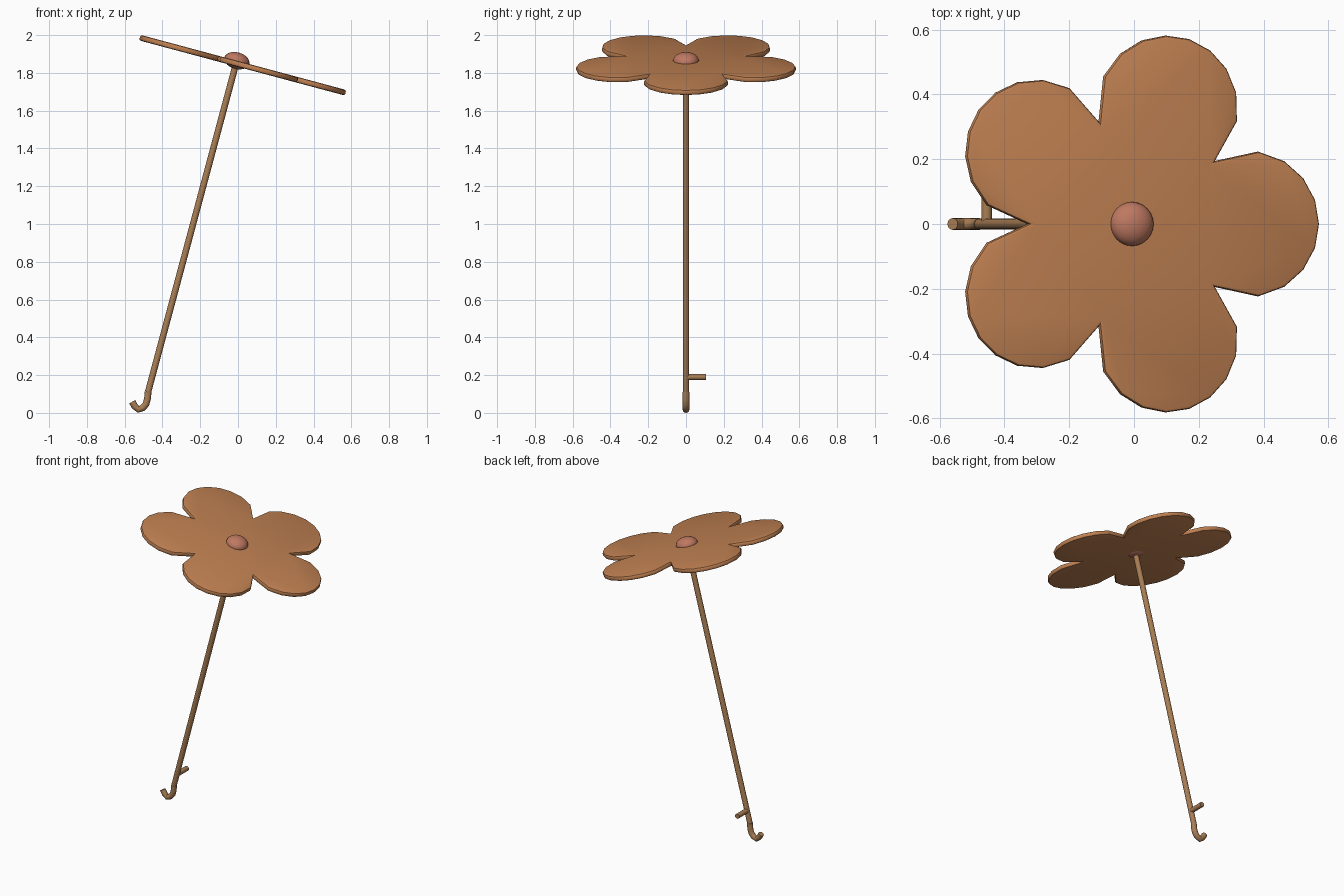
import bpy, bmesh, math
from mathutils import Matrix, Vector

if "Cube" in bpy.data.objects:
    bpy.data.objects.remove(bpy.data.objects["Cube"])

TILT = math.radians(15)
HUB = Vector((-0.01, 0, 1.85))
FRAME = Matrix.Translation(HUB) @ Matrix.Rotation(TILT, 4, 'Y')


def material(name, rgb):
    m = bpy.data.materials.new(name)
    m.diffuse_color = (*rgb, 1)
    m.use_nodes = True
    m.node_tree.nodes["Principled BSDF"].inputs["Base Color"].default_value = m.diffuse_color
    return m


FABRIC = material("canopy_tan", (0.53, 0.22, 0.085))
WOOD = material("pole_brown", (0.40, 0.21, 0.09))
PINK = material("knob_pink", (0.52, 0.19, 0.12))


def finish(name, bm, mat, matrix, angle=35):
    bmesh.ops.recalc_face_normals(bm, faces=bm.faces)
    me = bpy.data.meshes.new(name)
    bm.to_mesh(me)
    bm.free()
    me.transform(matrix)
    me.materials.append(mat)
    ob = bpy.data.objects.new(name, me)
    bpy.context.collection.objects.link(ob)
    bpy.ops.object.select_all(action='DESELECT')
    ob.select_set(True)
    bpy.context.view_layer.objects.active = ob
    bpy.ops.object.shade_smooth_by_angle(angle=math.radians(angle))
    return ob


def tube(name, points, radius, mat, sides=16):
    # sweep a circle along a path in the XZ plane (or straight along Y)
    bm = bmesh.new()
    pts = [Vector(p) for p in points]
    rings = []
    for i, p in enumerate(pts):
        t = (pts[min(i + 1, len(pts) - 1)] - pts[max(i - 1, 0)]).normalized()
        side = Vector((1, 0, 0)) if abs(t.y) > 0.9 else Vector((0, 1, 0))
        up = t.cross(side)
        rings.append([bm.verts.new(p + radius * (math.cos(a) * side + math.sin(a) * up))
                      for a in (2 * math.pi * k / sides for k in range(sides))])
    for a, b in zip(rings, rings[1:]):
        for k in range(sides):
            n = (k + 1) % sides
            bm.faces.new((a[k], a[n], b[n], b[k]))
    bm.faces.new(rings[0])
    bm.faces.new(rings[-1])
    return finish(name, bm, mat, Matrix())


# Five-petal canopy: rounded flat slab with a flower outline
bm = bmesh.new()
HALF = 0.015
outline = []
for k in range(50):
    a = 2 * math.pi * k / 50
    r = 0.33 + 0.27 * max(abs(math.cos(2.5 * a)), 1e-9) ** 0.6
    outline.append(bm.verts.new((r * math.cos(a), r * math.sin(a), -HALF)))
base = bm.faces.new(outline)
ext = bmesh.ops.extrude_face_region(bm, geom=[base], use_keep_orig=True)
bmesh.ops.translate(bm, vec=(0, 0, 2 * HALF),
                    verts=[g for g in ext["geom"] if isinstance(g, bmesh.types.BMVert)])
rim = [e for e in bm.edges if abs(e.verts[0].co.z - e.verts[1].co.z) < 1e-5]
bmesh.ops.bevel(bm, geom=rim, offset=0.01, segments=2, profile=0.5, affect='EDGES')
finish("flower_canopy", bm, FABRIC, FRAME, 40)

# Domed knob in the middle of the canopy
bm = bmesh.new()
bmesh.ops.create_uvsphere(bm, u_segments=24, v_segments=14, radius=0.068)
finish("top_knob", bm, PINK,
       FRAME @ Matrix.Translation((0, 0, 0.015)) @ Matrix.Diagonal((1, 1, 0.65, 1)), 60)

# Slanted pole
foot = FRAME @ Vector((0, 0, -1.80))
tube("pole", [HUB, foot], 0.017, WOOD)

# Hooked handle
tube("hook_handle", [foot, (-0.479, 0, 0.075), (-0.487, 0, 0.047), (-0.503, 0, 0.027),
                     (-0.527, 0, 0.018), (-0.546, 0, 0.034), (-0.56, 0, 0.059)], 0.018, WOOD)

# Small peg on the back side of the pole
peg = FRAME @ Vector((0, 0, -1.719))
tube("side_peg", [peg, peg + Vector((0, 0.105, 0))], 0.016, WOOD)
